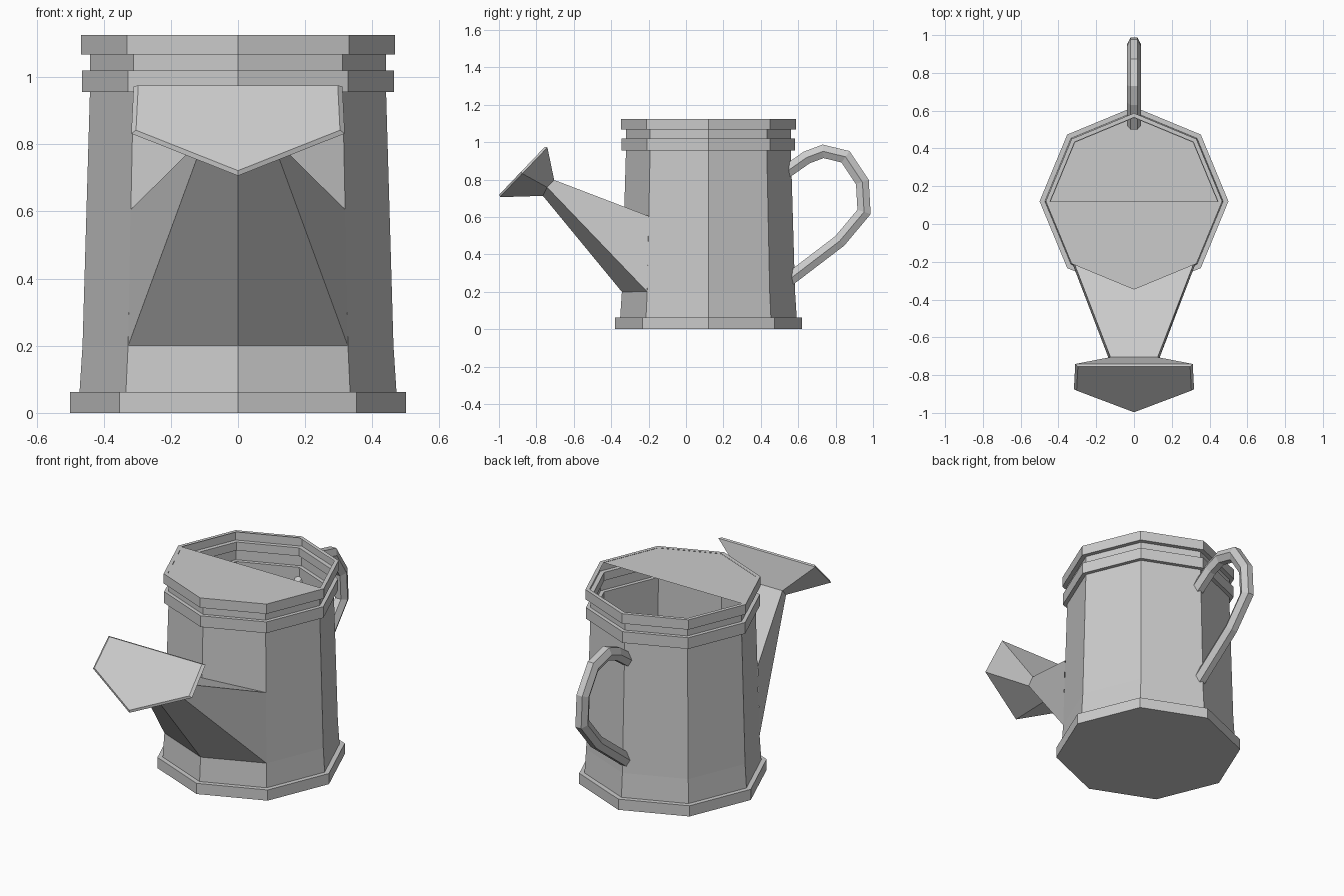
import bpy, bmesh
from math import sin, cos, pi
from mathutils import Vector

if "Cube" in bpy.data.objects:
    bpy.data.objects.remove(bpy.data.objects["Cube"])


def make(name, verts, faces, fix_normals=True):
    mesh = bpy.data.meshes.new(name)
    mesh.from_pydata([tuple(v) for v in verts], [], faces)
    if fix_normals:
        bm = bmesh.new()
        bm.from_mesh(mesh)
        bmesh.ops.recalc_face_normals(bm, faces=bm.faces)
        bm.to_mesh(mesh)
        bm.free()
    ob = bpy.data.objects.new(name, mesh)
    bpy.context.collection.objects.link(ob)
    return ob


def bridge(rings):
    """Join closed rings of equal length with quads."""
    n = len(rings[0])
    verts = [v for ring in rings for v in ring]
    faces = [(k * n + i, k * n + (i + 1) % n, (k + 1) * n + (i + 1) % n, (k + 1) * n + i)
             for k in range(len(rings) - 1) for i in range(n)]
    return verts, faces


CY = 0.12  # body axis


def octagon(r, z):
    return [Vector((r * cos(i * pi / 4), CY + r * sin(i * pi / 4), z)) for i in range(8)]


# Body: thin eight-sided shell with foot, two collars and an inward lip
profile = [(0.5, 0), (0.5, 0.062), (0.472, 0.062), (0.463, 0.2), (0.441, 0.955),
           (0.464, 0.955), (0.464, 1.02), (0.441, 1.02), (0.441, 1.068),
           (0.467, 1.068), (0.467, 1.125), (0.444, 1.125)]
verts, faces = bridge([octagon(r, z) for r, z in profile])
faces.append(tuple(reversed(range(8))))
make("can_body", verts, faces, fix_normals=False)

# Half lid over the front of the opening
lid = octagon(0.444, 1.124)
make("half_lid", [lid[i] for i in (4, 5, 6, 7, 0)], [(0, 1, 2, 3, 4)], fix_normals=False)


def five(top, side, bottom):
    """Mirrored five-point ring from right-hand corner points."""
    right = [Vector(top), Vector(side)]
    left = [Vector((-v.x, v.y, v.z)) for v in reversed(right)]
    return right + [Vector(bottom)] + left


# Spout: wide at the body, narrowing to the neck
root = five((0.32, -0.2, 0.605), (0.327, -0.207, 0.2), (0, -0.343, 0.2))
neck = five((0.125, -0.705, 0.798), (0.122, -0.743, 0.759), (0, -0.765, 0.713))
make("spout", *bridge([root, neck]))

# Rose: flared head with a narrow bevelled border around the face
rim = five((0.311, -0.741, 0.972), (0.318, -0.875, 0.832), (0, -0.995, 0.706))
out = Vector((0, -0.7, 0.7)) * 0.012
mid = sum(rim, Vector()) / 5
face = [mid + (v - mid) * 0.955 + out for v in rim]
verts, faces = bridge([neck, rim, face])
faces.append((10, 11, 12, 13, 14))
make("rose", verts, faces)

# Handle: six-sided section swept along a path with mitred corners
path = [Vector((0, y, z)) for y, z in
        [(0.52, 0.83), (0.645, 0.918), (0.733, 0.951), (0.853, 0.922), (0.943, 0.787),
         (0.952, 0.627), (0.822, 0.472), (0.54, 0.257)]]
rings = []
for i, p in enumerate(path):
    a = (p - path[max(i - 1, 0)]).normalized()
    b = (path[min(i + 1, len(path) - 1)] - p).normalized()
    t = (a + b).normalized()
    normal = Vector((0, -t.z, t.y)) / max(t.dot(a if i else b), 0.5)
    rings.append([p + Vector((0.037 * cos(k * pi / 3), 0, 0)) + normal * 0.04 * sin(k * pi / 3)
                  for k in range(6)])
verts, faces = bridge(rings)
last = len(verts) - 6
faces += [tuple(range(6)), tuple(range(last, last + 6))]
make("handle", verts, faces)
